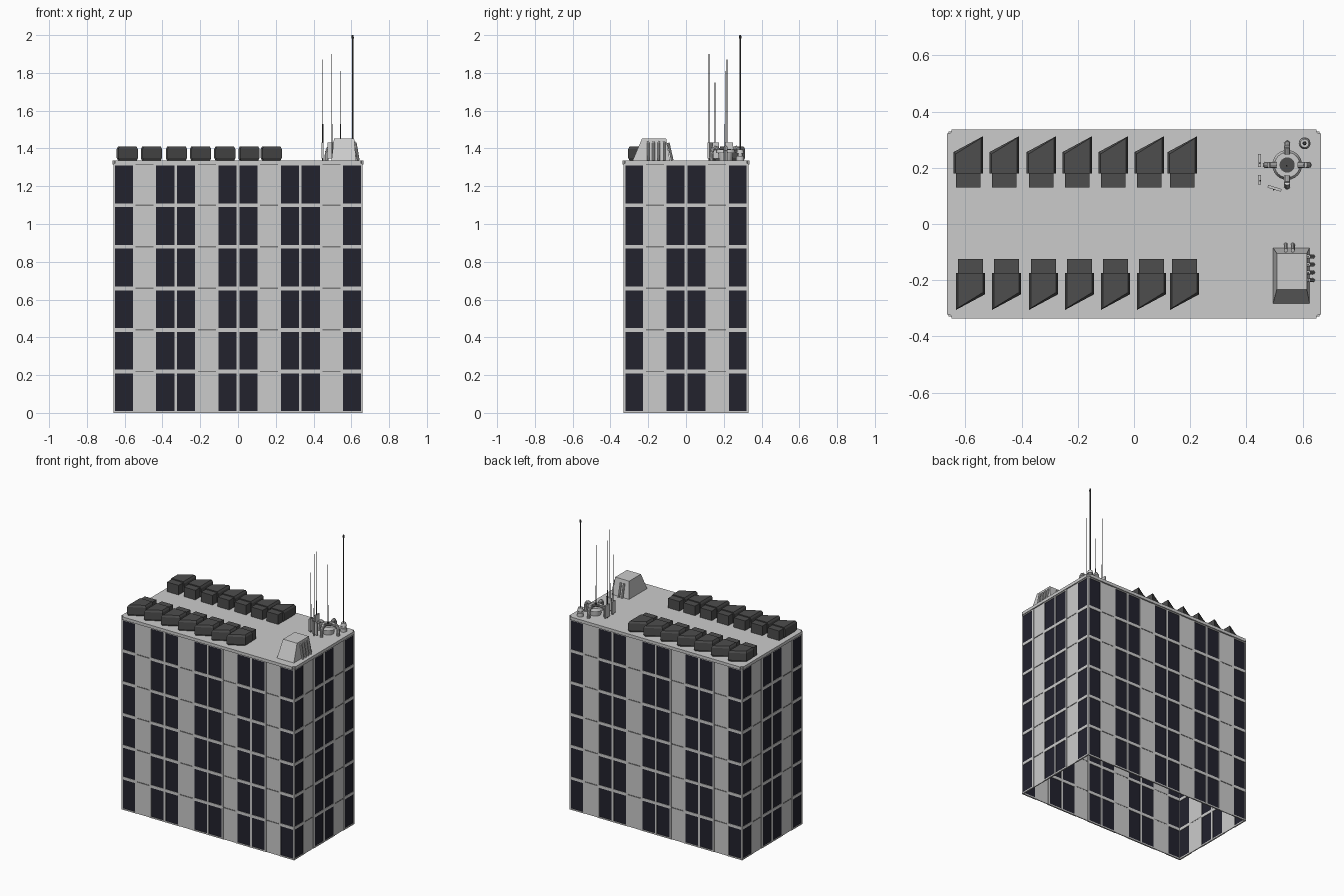
import bpy, bmesh, math
from mathutils import Matrix, Vector

cube = bpy.data.objects.get("Cube")
if cube:
    bpy.data.objects.remove(cube, do_unlink=True)


def material(name, r, g, b):
    m = bpy.data.materials.new(name)
    m.use_nodes = True
    m.diffuse_color = (r, g, b, 1)
    m.node_tree.nodes["Principled BSDF"].inputs["Base Color"].default_value = (r, g, b, 1)
    return m


CONCRETE = material("pale concrete", 0.6, 0.6, 0.6)
GLASS = material("dark glass", 0.016, 0.016, 0.027)
JOINT = material("joint grey", 0.2, 0.2, 0.2)
METAL = material("dark metal", 0.075, 0.075, 0.075)


def finish(name, bm, mats, smooth=False):
    bmesh.ops.recalc_face_normals(bm, faces=bm.faces)
    me = bpy.data.meshes.new(name)
    bm.to_mesh(me)
    bm.free()
    for m in mats:
        me.materials.append(m)
    ob = bpy.data.objects.new(name, me)
    bpy.context.collection.objects.link(ob)
    if smooth:
        bpy.ops.object.select_all(action='DESELECT')
        ob.select_set(True)
        bpy.context.view_layer.objects.active = ob
        bpy.ops.object.shade_smooth_by_angle()
    return ob


def box(bm, x, y, z, index=0):
    """Box from three (low, high) ranges."""
    size = Vector((x[1] - x[0], y[1] - y[0], z[1] - z[0]))
    mid = Vector((x[0] + x[1], y[0] + y[1], z[0] + z[1])) / 2
    mat = Matrix.Translation(mid) @ Matrix.Diagonal((*size, 1))
    verts = bmesh.ops.create_cube(bm, size=1, matrix=mat)["verts"]
    for f in {f for v in verts for f in v.link_faces}:
        f.material_index = index
    return verts


def rod(bm, a, b, r1, r2=None, sides=12, index=0):
    """Tapered cylinder between two points."""
    a, b = Vector(a), Vector(b)
    d = b - a
    mat = Matrix.Translation((a + b) / 2) @ d.to_track_quat('Z', 'Y').to_matrix().to_4x4()
    verts = bmesh.ops.create_cone(bm, cap_ends=True, segments=sides, radius1=r1,
                                  radius2=r1 if r2 is None else r2,
                                  depth=d.length, matrix=mat)["verts"]
    for f in {f for v in verts for f in v.link_faces}:
        f.material_index = index


def loft(bm, lower, upper):
    """Solid between two outlines with the same point count."""
    lo = [bm.verts.new(p) for p in lower]
    hi = [bm.verts.new(p) for p in upper]
    n = len(lo)
    bm.faces.new(lo)
    bm.faces.new(hi)
    for i in range(n):
        bm.faces.new((lo[i], lo[(i + 1) % n], hi[(i + 1) % n], hi[i]))


BAY, FLOOR, FLOORS = 0.11, 0.22, 6
HX, HY, TOP = 0.66, 0.33, 1.32
ROOF = 1.337


# Curtain walls: every third bay is solid, the rest are glazed
def wall(name, half, depth, turn):
    bm = bmesh.new()
    bays = round(2 * half / BAY)
    out = -depth
    for i in range(bays):
        u = -half + i * BAY
        if i % 3 == 1:
            box(bm, (u, u + BAY), (out + 0.003, out + 0.009), (0, TOP))
            for k in range(1, FLOORS):
                z = k * FLOOR
                box(bm, (u, u + BAY), (out + 0.001, out + 0.01), (z - 0.004, z + 0.003), 2)
            continue
        for k in range(FLOORS):
            z = k * FLOOR
            box(bm, (u + 0.004, u + BAY - 0.004), (out + 0.003, out + 0.007),
                (z + 0.004, z + FLOOR - 0.004), 1)
            box(bm, (u, u + BAY), (out, out + 0.01), (z, z + 0.009))
            box(bm, (u, u + BAY), (out, out + 0.01), (z + FLOOR - 0.011, z + FLOOR))
    for i in range(bays + 1):
        u = -half + i * BAY
        box(bm, (max(u - 0.007, -half), min(u + 0.007, half)), (out, out + 0.01), (0, TOP))
    bm.transform(Matrix.Rotation(turn, 4, 'Z'))
    finish(name, bm, [CONCRETE, GLASS, JOINT])


wall("front_wall", HX, HY, 0)
wall("back_wall", HX, HY, math.pi)
wall("left_wall", HY, HX, math.pi / 2)
wall("right_wall", HY, HX, -math.pi / 2)

# Roof slab with softened corners
bm = bmesh.new()
box(bm, (-0.665, 0.665), (-0.337, 0.337), (1.316, ROOF))
corners = [e for e in bm.edges if abs(e.verts[0].co.z - e.verts[1].co.z) > 0.01]
bmesh.ops.bevel(bm, geom=corners, offset=0.015, segments=3, affect='EDGES')
finish("roof_slab", bm, [CONCRETE])


# Cooling units: a plain body and a wider hood with a skewed mouth
def cooling_unit(name, x, y, turn):
    bm = bmesh.new()
    box(bm, (-0.044, 0.044), (-0.09, 0.03), (0, 0.066))

    def outline(inset, z):
        pts = [(-0.052, -0.04), (0.052, -0.04), (0.052, 0.092), (-0.052, 0.036)]
        return [(px - math.copysign(inset, px), py - (inset if py > 0 else 0), z)
                for px, py in pts]

    levels = [(0.006, 0), (0, 0.012), (0, 0.06), (0.007, 0.073)]
    for (i1, z1), (i2, z2) in zip(levels, levels[1:]):
        loft(bm, outline(i1, z1), outline(i2, z2))
    bm.transform(Matrix.Translation((x, y, ROOF)) @ Matrix.Rotation(turn, 4, 'Z'))
    finish(name, bm, [METAL])


for i, x in enumerate((-0.59, -0.462, -0.33, -0.202, -0.074, 0.054, 0.172)):
    cooling_unit(f"back_cooling_unit_{i + 1}", x, 0.22, 0)
    cooling_unit(f"front_cooling_unit_{i + 1}", x + 0.008, -0.214, math.pi)

# Stair house with sloped front and leaning pipes
bm = bmesh.new()


def rect(x0, x1, y0, y1, z):
    return [(x0, y0, z), (x1, y0, z), (x1, y1, z), (x0, y1, z)]


loft(bm, rect(0.495, 0.625, -0.282, -0.085, ROOF), rect(0.508, 0.615, -0.233, -0.105, 1.452))
for y in (-0.2, -0.172, -0.144, -0.116):
    rod(bm, (0.637, y, ROOF), (0.621, y, 1.43), 0.007, sides=8)
    rod(bm, (0.621, y, 1.43), (0.6, y, 1.435), 0.007, sides=8)
for x in (0.54, 0.565):
    rod(bm, (x, -0.073, ROOF), (x, -0.094, 1.43), 0.007, sides=8)
finish("stair_house", bm, [CONCRETE])

# Round exhaust with four bent pipes
cx, cy = 0.545, 0.21
bm = bmesh.new()
rod(bm, (cx, cy, ROOF), (cx, cy, 1.375), 0.035, 0.04, 24)
rod(bm, (cx, cy, 1.375), (cx, cy, 1.395), 0.053, 0.045, 24)
rod(bm, (cx, cy, 1.39), (cx, cy, 1.398), 0.027, sides=24, index=1)
for k in range(4):
    c, s = math.cos(k * math.pi / 2), math.sin(k * math.pi / 2)
    pts = [(cx + r * c, cy + r * s, z)
           for r, z in ((0.04, 1.398), (0.062, 1.405), (0.074, 1.385), (0.076, ROOF))]
    for a, b in zip(pts, pts[1:]):
        rod(bm, a, b, 0.011, sides=10)
finish("round_exhaust", bm, [CONCRETE, METAL], True)

# Main mast on a drum base
mx, my = 0.607, 0.287
bm = bmesh.new()
rod(bm, (mx, my, ROOF), (mx, my, 1.36), 0.021, sides=20)
rod(bm, (mx, my, 1.36), (mx, my, 1.372), 0.012, sides=16)
rod(bm, (mx, my, 1.372), (mx, my, 1.395), 0.02, 0.015, 20)
rod(bm, (mx, my, 1.39), (mx, my, 1.99), 0.004, sides=8, index=1)
rod(bm, (mx, my, 1.983), (mx, my, 2.0), 0.007, 0.005, 10, 1)
finish("main_mast", bm, [CONCRETE, METAL], True)

# Whip aerials
bm = bmesh.new()
for x, y, top in ((0.497, 0.122, 1.9), (0.448, 0.217, 1.87),
                  (0.543, 0.207, 1.81), (0.449, 0.154, 1.75)):
    rod(bm, (x, y, ROOF), (x, y, 1.53), 0.003, sides=6)
    rod(bm, (x, y, 1.53), (x, y, top), 0.0018, sides=6)
finish("whip_aerials", bm, [METAL])

# Panel aerials fixed to the whips
for i, (x, y, wide, turn) in enumerate(((0.446, 0.226, 0.046, math.pi / 2),
                                        (0.447, 0.158, 0.034, math.pi / 2),
                                        (0.5, 0.127, 0.05, -0.3))):
    bm = bmesh.new()
    box(bm, (-wide / 2, wide / 2), (-0.005, 0.005), (0.01, 0.095))
    bm.transform(Matrix.Translation((x, y, ROOF)) @ Matrix.Rotation(turn, 4, 'Z'))
    finish(f"panel_aerial_{i + 1}", bm, [CONCRETE])
